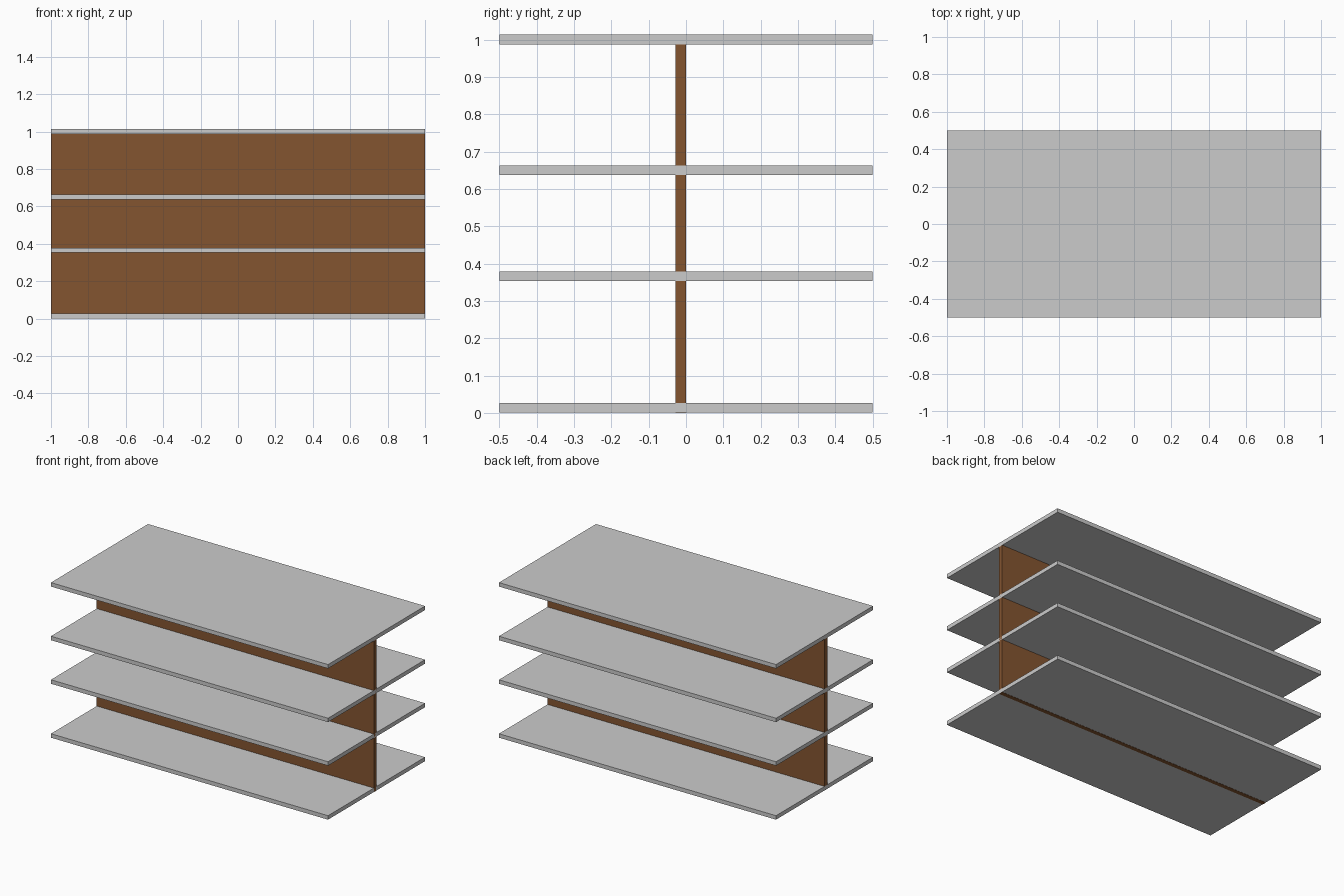
import bpy

if "Cube" in bpy.data.objects:
    bpy.data.objects.remove(bpy.data.objects["Cube"])


def box(name, x, y, z):
    """Axis-aligned box from (min, max) ranges."""
    bpy.ops.mesh.primitive_cube_add(
        size=1, location=[(a + b) / 2 for a, b in (x, y, z)])
    ob = bpy.context.object
    ob.name = name
    ob.scale = [b - a for a, b in (x, y, z)]
    bpy.ops.object.transform_apply(location=False, rotation=False, scale=True)
    return ob


# Four full-depth shelves
thickness = 0.026
shelves = {"bottom_shelf": 0.014, "lower_shelf": 0.366,
           "upper_shelf": 0.65, "top_shelf": 1.0}
for name, z in shelves.items():
    box(name, (-1, 1), (-0.5, 0.5), (z - thickness / 2, z + thickness / 2))

# Upright wooden divider, just in front of the centre line
wood = bpy.data.materials.new("wood")
wood.diffuse_color = (0.23, 0.09, 0.03, 1)
wood.use_nodes = True
wood.node_tree.nodes["Principled BSDF"].inputs["Base Color"].default_value = wood.diffuse_color
divider = box("divider_panel", (-1, 1), (-0.028, 0), (0, 1.003))
divider.data.materials.append(wood)
